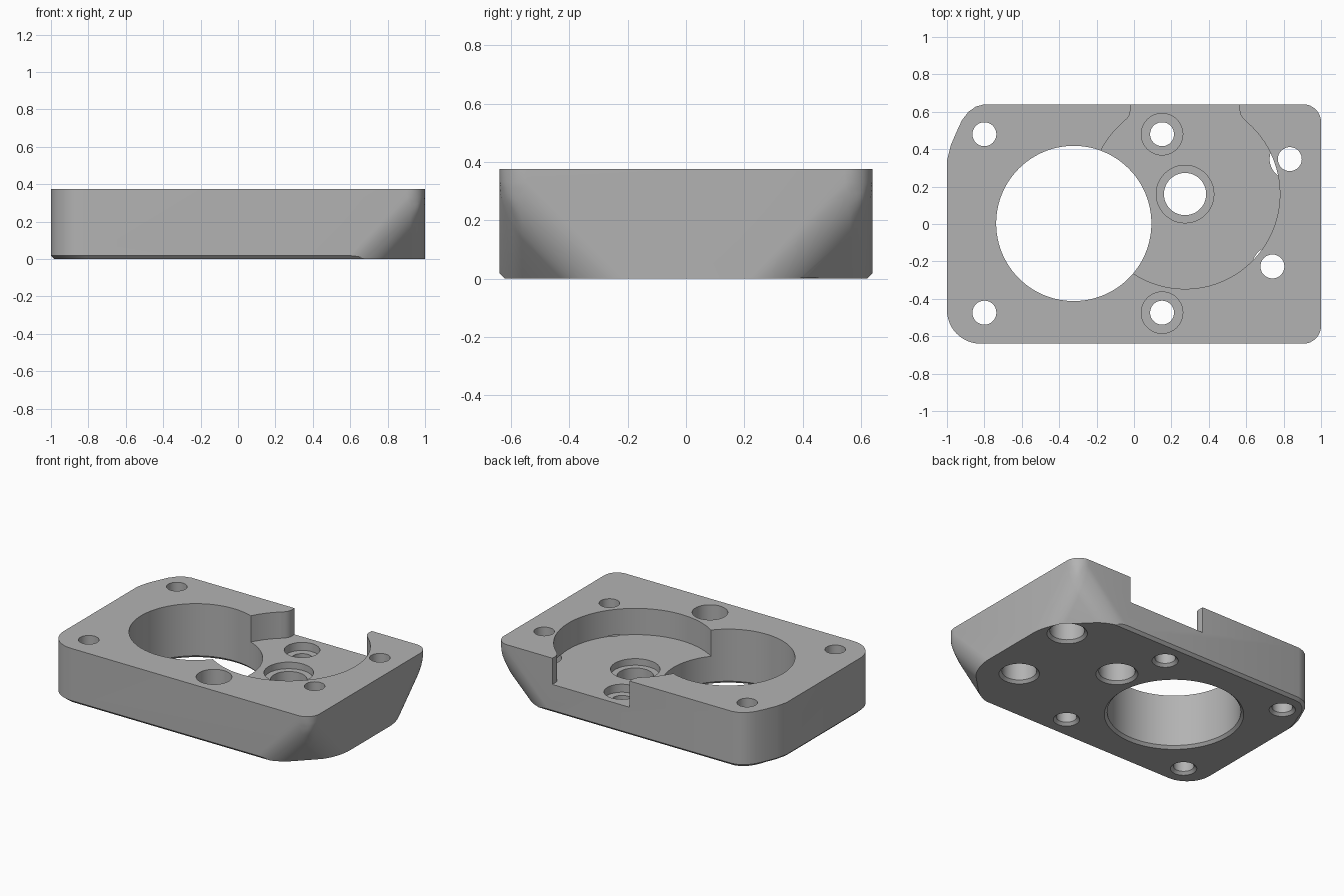
import bpy, bmesh, math
from mathutils import Vector

cube = bpy.data.objects.get("Cube")
if cube:
    bpy.data.objects.remove(cube, do_unlink=True)

HALF_W, HALF_D, HEIGHT = 1.0, 0.64, 0.375
FLOOR = 0.195      # pocket floor level
EDGE = 0.018       # small bottom chamfer

grey = bpy.data.materials.new("plain_grey")
grey.use_nodes = True
grey.diffuse_color = (0.45, 0.45, 0.45, 1)
grey.node_tree.nodes["Principled BSDF"].inputs["Base Color"].default_value = (0.45, 0.45, 0.45, 1)


def add_object(name, bm):
    bmesh.ops.recalc_face_normals(bm, faces=bm.faces)
    mesh = bpy.data.meshes.new(name)
    bm.to_mesh(mesh)
    bm.free()
    mesh.materials.append(grey)
    obj = bpy.data.objects.new(name, mesh)
    bpy.context.collection.objects.link(obj)
    return obj


def loft(name, rings):
    """Closed solid through (outline points, z) rings."""
    bm = bmesh.new()
    loops = [[bm.verts.new((x, y, z)) for x, y in pts] for pts, z in rings]
    for low, high in zip(loops, loops[1:]):
        n = len(low)
        for i in range(n):
            j = (i + 1) % n
            bm.faces.new((low[i], low[j], high[j], high[i]))
    bm.faces.new(loops[0][::-1])
    bm.faces.new(loops[-1])
    return add_object(name, bm)


def circle(x, y, r, n=48):
    return [(x + r * math.cos(math.tau * i / n), y + r * math.sin(math.tau * i / n)) for i in range(n)]


def cut(target, tool, operation='DIFFERENCE'):
    mod = target.modifiers.new(tool.name, 'BOOLEAN')
    mod.object, mod.operation, mod.solver = tool, operation, 'EXACT'
    bpy.context.view_layer.objects.active = target
    bpy.ops.object.modifier_apply(modifier=mod.name)
    bpy.data.objects.remove(tool, do_unlink=True)


def drill(x, y, r, n=48):
    """Through hole with a chamfered bottom rim."""
    e = EDGE
    cut(plate, loft("hole", [(circle(x, y, r + 2 * e, n), -e), (circle(x, y, r, n), e),
                             (circle(x, y, r, n), 1)]))


# Plate block, with the lower right-hand corners cut away and softened
bm = bmesh.new()
bmesh.ops.create_cube(bm, size=1)
for v in bm.verts:
    v.co = Vector((v.co.x * 2 * HALF_W, v.co.y * 2 * HALF_D, (v.co.z + 0.5) * HEIGHT))
for side in (-1, 1):
    res = bmesh.ops.bisect_plane(bm, geom=bm.verts[:] + bm.edges[:] + bm.faces[:],
                                 plane_co=(HALF_W - 0.29, side * HALF_D, 0),
                                 plane_no=(1, side, -1), clear_outer=True)
    rim = [g for g in res["geom_cut"] if isinstance(g, bmesh.types.BMEdge)]
    bmesh.ops.contextual_create(bm, geom=rim)
bmesh.ops.recalc_face_normals(bm, faces=bm.faces)
soft = [e for e in bm.edges if all(v.co.x > 0.5 for v in e.verts)
        and all(abs(f.normal.z) < 0.9 for f in e.link_faces)]
bmesh.ops.bevel(bm, geom=soft, offset=0.095, offset_type='OFFSET', segments=8,
                profile=0.5, affect='EDGES', clamp_overlap=True)
plate = add_object("mounting_plate", bm)


# Trim the left-hand corners and chamfer the bottom edges
def outline(inset):
    d = HALF_D - inset
    w = HALF_W - inset
    r = 0.18
    pts = [(1.2, -d), (1.2, d), (-0.8, d), (-0.845 + inset * .4, d - 0.012), (-0.885 + inset * .5, d - 0.04),
           (-0.92 + inset * .7, d - 0.085), (0.05 - w, d - 0.15), (0.02 - w, d - 0.22), (-w, d - 0.3)]
    for i in range(13):
        a = math.pi + math.pi / 2 * i / 12
        pts.append((-w + r + r * math.cos(a), -d + r + r * math.sin(a)))
    return pts


cut(plate, loft("trim", [(outline(2 * EDGE), -EDGE), (outline(0), EDGE), (outline(0), 0.6)]), 'INTERSECT')

# Round pocket with a channel open to the back, flared where they meet
cut(plate, loft("pocket", [(circle(0.273, 0.16, 0.507, 96), FLOOR), (circle(0.273, 0.16, 0.507, 96), 1)]))
half = [(0.292, 0.8), (0.292, 0.605), (0.297, 0.583), (0.309, 0.565), (0.33, 0.545), (0.3, 0.3)]
channel = [(0.273 + x, y) for x, y in half] + [(0.273 - x, y) for x, y in reversed(half)]
cut(plate, loft("channel", [(channel, FLOOR), (channel, 1)]))

# Large bore and small through holes
drill(-0.322, 0.003, 0.415, 96)
drill(0.273, 0.16, 0.113)
for x, y in [(-0.8, 0.48), (-0.8, -0.474), (0.15, 0.48), (0.15, -0.474), (0.833, 0.347), (0.74, -0.227)]:
    drill(x, y, 0.064)

# Counterbores from above
for x, y, r, z in [(0.15, 0.48, 0.111, 0.14), (0.15, -0.474, 0.111, 0.14), (0.273, 0.16, 0.154, 0.15)]:
    cut(plate, loft("seat", [(circle(x, y, r), z), (circle(x, y, r), 1)]))

# Counterbores from below, with chamfered rims
for x, y in [(0.833, 0.347), (0.74, -0.227)]:
    r = 0.108
    cut(plate, loft("seat", [(circle(x, y, r + 2 * EDGE), -EDGE), (circle(x, y, r), EDGE),
                             (circle(x, y, r), 0.2)]))

# Smooth the rounded walls, keep edges crisp
bpy.ops.object.select_all(action='DESELECT')
plate.select_set(True)
bpy.context.view_layer.objects.active = plate
bpy.ops.object.shade_smooth_by_angle(angle=math.radians(25))
